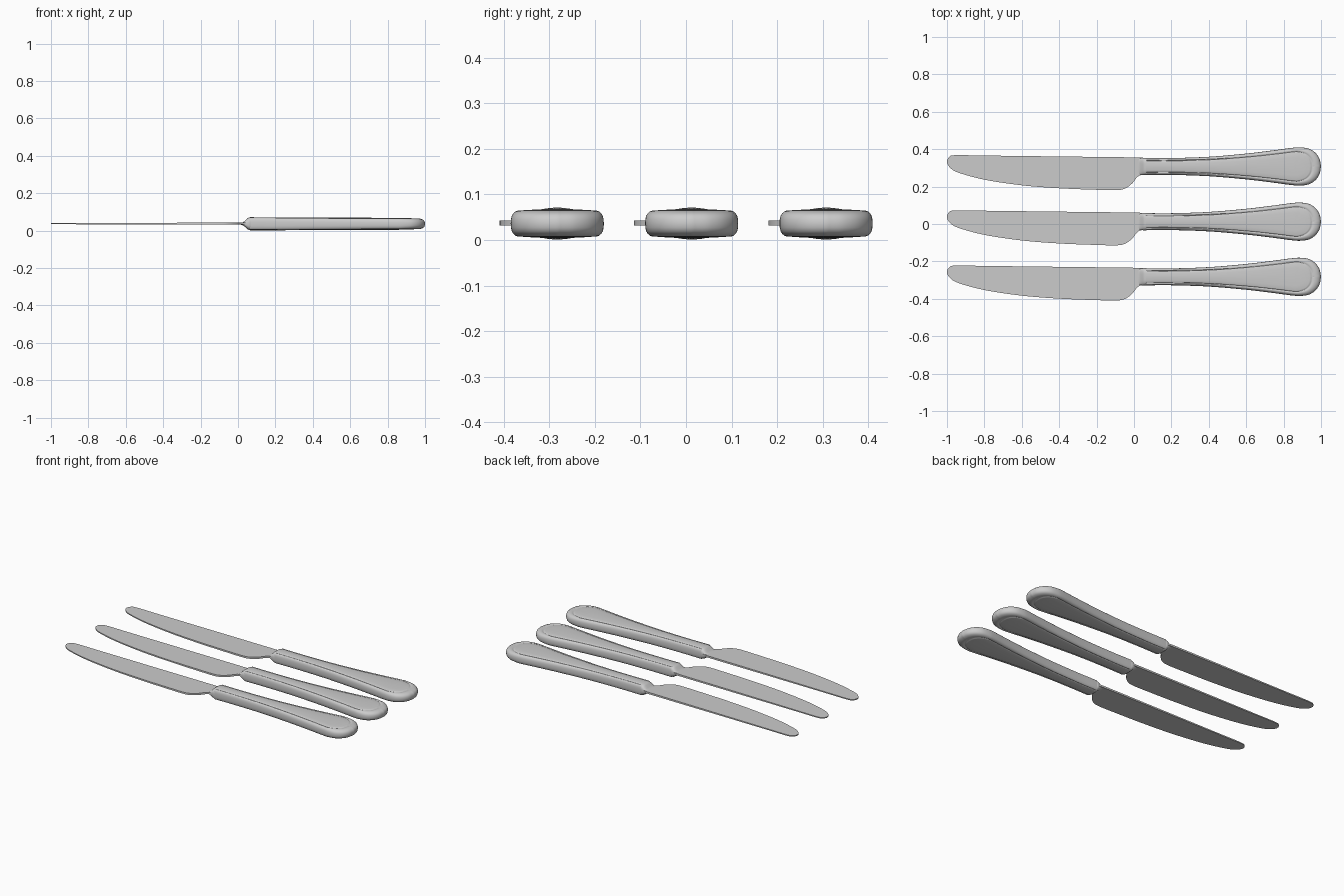
import bpy, bmesh, math
from mathutils import Vector

if "Cube" in bpy.data.objects:
    bpy.data.objects.remove(bpy.data.objects["Cube"])

ZC = 0.036      # mid height of every knife
HC = 0.0125     # centre line of the handle in y


def smooth_curve(pts, steps=6):
    """Catmull-Rom curve through 2D points."""
    p = [Vector(q) for q in pts]
    p = [2 * p[0] - p[1]] + p + [2 * p[-1] - p[-2]]
    out = []
    for i in range(1, len(p) - 2):
        a, b, c, d = p[i - 1:i + 3]
        for k in range(steps):
            t = k / steps
            out.append(0.5 * (2 * b + (c - a) * t + (2 * a - 5 * b + 4 * c - d) * t * t
                              + (3 * b - a - 3 * c + d) * t ** 3))
    out.append(p[-2])
    return out


def finish(bm, name, angle):
    bmesh.ops.remove_doubles(bm, verts=bm.verts[:], dist=1e-5)
    bmesh.ops.recalc_face_normals(bm, faces=bm.faces[:])
    me = bpy.data.meshes.new(name)
    bm.to_mesh(me)
    bm.free()
    ob = bpy.data.objects.new(name, me)
    bpy.context.collection.objects.link(ob)
    bpy.ops.object.select_all(action='DESELECT')
    ob.select_set(True)
    bpy.context.view_layer.objects.active = ob
    bpy.ops.object.shade_smooth_by_angle(angle=math.radians(angle))
    return ob


def bridge(bm, rings, closed):
    rows = [[bm.verts.new(v) for v in r] for r in rings]
    n = len(rows[0])
    for a, b in zip(rows, rows[1:]):
        for i in range(n if closed else n - 1):
            j = (i + 1) % n
            bm.faces.new((a[i], a[j], b[j], b[i]))
    return rows


def make_blade():
    # flat outline, slightly thicker towards the handle
    edge = smooth_curve([(0.055, 0.057), (0, 0.061), (-0.4, 0.066), (-0.8, 0.071),
                         (-0.955, 0.073), (-0.988, 0.063), (-1, 0.037), (-0.985, 0.008),
                         (-0.94, -0.02), (-0.8, -0.058), (-0.6, -0.088), (-0.4, -0.104),
                         (-0.2, -0.112), (-0.09, -0.114), (-0.045, -0.104), (-0.01, -0.078),
                         (0.012, -0.05), (0.03, -0.036), (0.055, -0.031)])
    bm = bmesh.new()
    rings = [[(p.x, p.y, ZC + 0.001 + s * (0.0055 + 0.0025 * p.x)) for p in edge] for s in (-1, 1)]
    for row in bridge(bm, rings, True):
        bm.faces.new(row)
    return finish(bm, "blade", 35)


def make_collar():
    # rounded bolster swelling from the blade to the handle
    rings = []
    for x, w, h in [(0.012, 0.041, 0.004), (0.024, 0.043, 0.007), (0.036, 0.045, 0.015),
                    (0.048, 0.046, 0.027), (0.057, 0.0465, 0.033), (0.066, 0.0465, 0.0345),
                    (0.07, 0.044, 0.032)]:
        ring = []
        for i in range(40):
            a = math.tau * i / 40
            c, s = math.cos(a), math.sin(a)
            ring.append((x, HC + w * math.copysign(abs(c) ** 0.6, c),
                         ZC + h * math.copysign(abs(s) ** 0.7, s)))
        rings.append(ring)
    bm = bmesh.new()
    rows = bridge(bm, rings, True)
    bm.faces.new(rows[0])
    bm.faces.new(rows[-1])
    return finish(bm, "collar", 50)


def make_handle():
    half = smooth_curve([(0.064, 0.0455), (0.2, 0.045), (0.4, 0.052), (0.6, 0.069),
                         (0.75, 0.087), (0.84, 0.099), (0.89, 0.102), (0.935, 0.095),
                         (0.97, 0.073), (0.992, 0.04), (1.0, 0)])
    # outward normals and rim width factor per outline point
    info = []
    for i, p in enumerate(half):
        t = half[min(i + 1, len(half) - 1)] - half[max(i - 1, 0)]
        n = Vector((-t.y, t.x)).normalized()
        if i == 0:
            n = Vector((0, 1))
        if i == len(half) - 1:
            n = Vector((1, 0))
        rim = 0.65 + 0.4 * min(1, max(0, (p.x - 0.2) / 0.6))
        rim += 1.2 * min(1, max(0, (p.x - 0.87) / 0.13))
        info.append((p, n, rim))

    def ring(d, z, side, spine=0.0):
        up = []
        for p, n, rim in info:
            q = p - n * d * rim
            c = Vector((min(q.x, 0.86), 0))
            q = q.lerp(c, spine)
            thick = 1.1 - 0.11 * min(1, max(0, (p.x - 0.1) / 0.8))
            up.append((q.x, q.y, ZC + side * z * thick))
        low = [(x, 2 * HC - (y + HC), zz) for x, y, zz in reversed(up[:-1])]
        return [(x, y + HC, zz) for x, y, zz in up] + low

    # (inset, height, pull to the spine): rim, groove, domed panel
    prof = [(0, 0, 0), (0.0004, 0.009, 0), (0.002, 0.017, 0), (0.005, 0.0225, 0),
            (0.0095, 0.0268, 0), (0.014, 0.0284, 0), (0.0175, 0.0280, 0), (0.0195, 0.0258, 0),
            (0.0215, 0.0258, 0), (0.0235, 0.0285, 0), (0.0265, 0.0295, 0),
            (0.0265, 0.0308, 0.35), (0.0265, 0.0316, 0.7), (0.0265, 0.0319, 1)]
    rings = [ring(d, z, -1, s) for d, z, s in reversed(prof)]
    rings += [ring(d, z, 1, s) for d, z, s in prof[1:]]
    bm = bmesh.new()
    bridge(bm, rings, False)
    bmesh.ops.dissolve_degenerate(bm, dist=1e-6, edges=bm.edges[:])
    return finish(bm, "handle", 50)


# three identical knives side by side
parts = [make_blade(), make_collar(), make_handle()]
for ob in parts:
    for dy in (-0.295, 0.295):
        twin = ob.copy()
        twin.location.y = dy
        bpy.context.collection.objects.link(twin)
